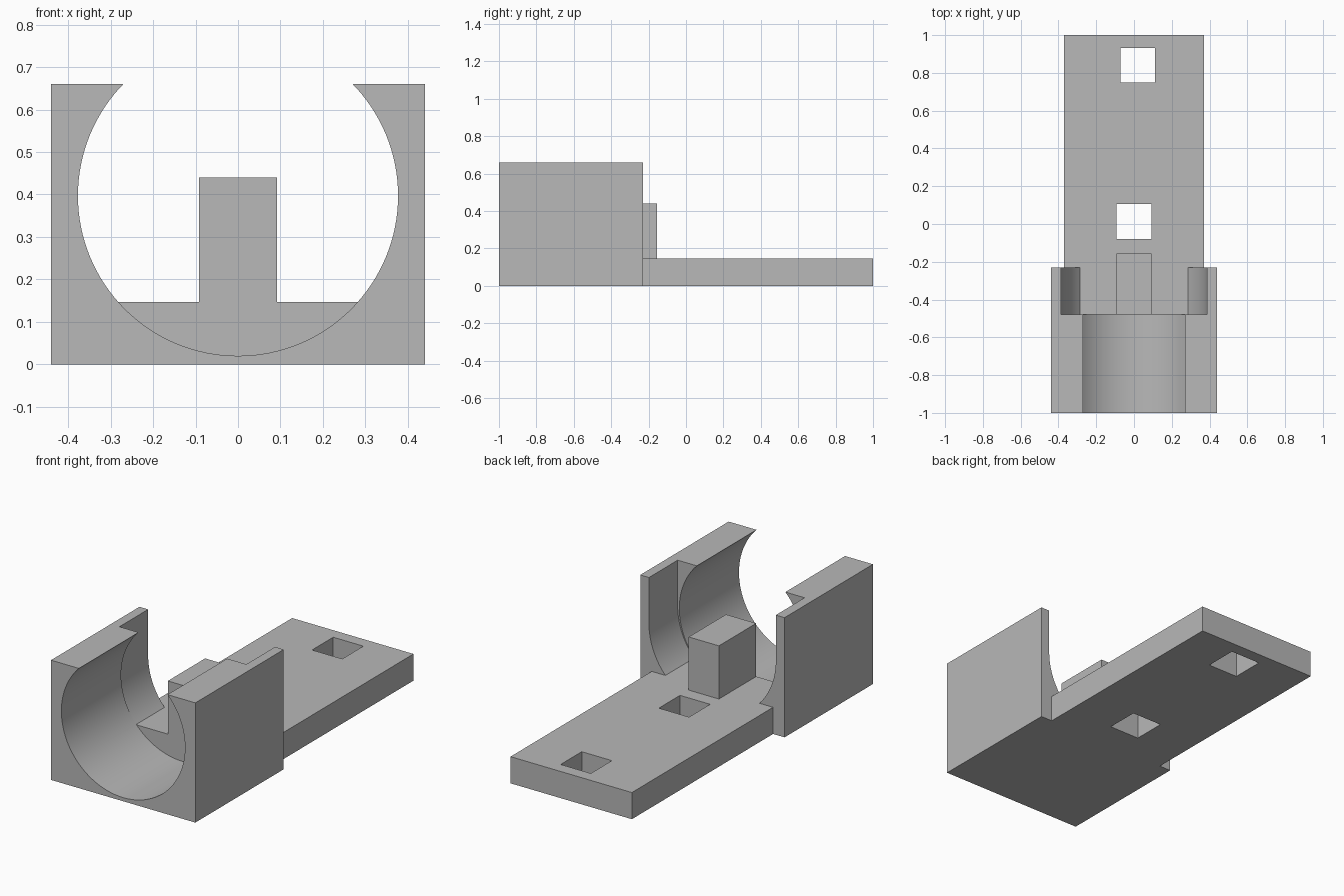
import bpy, bmesh, math

old = bpy.data.objects.get("Cube")
if old:
    bpy.data.objects.remove(old, do_unlink=True)

grey = bpy.data.materials.new("plain grey")
grey.use_nodes = True
colour = (0.48, 0.48, 0.48, 1)
grey.diffuse_color = colour
grey.node_tree.nodes["Principled BSDF"].inputs["Base Color"].default_value = colour

# Main sizes
HALF_W, TOP, FLOOR = 0.44, 0.66, 0.147
FRONT, STEP, BACK, TAIL = -1.0, -0.48, -0.23, 1.0
BORE_R, CHANNEL_R, BOTTOM = 0.377, 0.387, 0.02


def prism(name, profile, y0, y1):
    """Extrude an (x, z) profile from y0 to y1."""
    bm = bmesh.new()
    face = bm.faces.new([bm.verts.new((x, y0, z)) for x, z in profile])
    ext = bmesh.ops.extrude_face_region(bm, geom=[face])
    moved = [g for g in ext["geom"] if isinstance(g, bmesh.types.BMVert)]
    bmesh.ops.translate(bm, verts=moved, vec=(0, y1 - y0, 0))
    bmesh.ops.recalc_face_normals(bm, faces=bm.faces)
    mesh = bpy.data.meshes.new(name)
    bm.to_mesh(mesh)
    bm.free()
    mesh.materials.append(grey)
    obj = bpy.data.objects.new(name, mesh)
    bpy.context.collection.objects.link(obj)
    return obj


def box(name, x0, x1, y0, y1, z0, z1):
    return prism(name, [(x0, z0), (x1, z0), (x1, z1), (x0, z1)], y0, y1)


def cut(obj, cutter):
    """Subtract the cutter, then discard it."""
    cutter.hide_render = True
    mod = obj.modifiers.new("cut", "BOOLEAN")
    mod.operation, mod.solver, mod.object = "DIFFERENCE", "EXACT", cutter
    graph = bpy.context.evaluated_depsgraph_get()
    mesh = bpy.data.meshes.new_from_object(obj.evaluated_get(graph))
    obj.modifiers.clear()
    obj.data = mesh
    bpy.data.objects.remove(cutter, do_unlink=True)


def arc(radius, start, end, steps):
    """Points of an arc that rests on the bore bottom."""
    angles = [start + (end - start) * i / steps for i in range(steps + 1)]
    return [(radius * math.cos(a), BOTTOM + radius + radius * math.sin(a)) for a in angles]


# Cradle: a block with a round bore in front and an open channel behind
cradle = box("cradle", -HALF_W, HALF_W, FRONT, BACK, 0, TOP)
cut(cradle, prism("bore_cutter", arc(BORE_R, 0, math.tau, 128)[:-1], FRONT - 0.1, STEP))

low = math.asin((FLOOR - BOTTOM - CHANNEL_R) / CHANNEL_R)
side = arc(CHANNEL_R, low, 0, 24) + [(CHANNEL_R, TOP + 0.1)]
channel = side + [(-x, z) for x, z in reversed(side)]
cut(cradle, prism("channel_cutter", channel, STEP - 0.0002, BACK + 0.1))

# Base plate with two square holes
plate = box("base_plate", -0.37, 0.37, BACK, TAIL, 0, FLOOR)
for cx, cy in ((0, 0.013), (0.02, 0.84)):
    cut(plate, box("hole_cutter", cx - 0.092, cx + 0.092, cy - 0.092, cy + 0.092, -0.1, 0.3))

# Stop post standing on the channel floor
post = box("stop_post", -0.092, 0.092, STEP, -0.155, FLOOR, 0.44)

bpy.ops.object.select_all(action="DESELECT")
for obj in (cradle, plate, post):
    obj.select_set(True)
bpy.context.view_layer.objects.active = cradle
bpy.ops.object.shade_smooth_by_angle(angle=math.radians(30))
